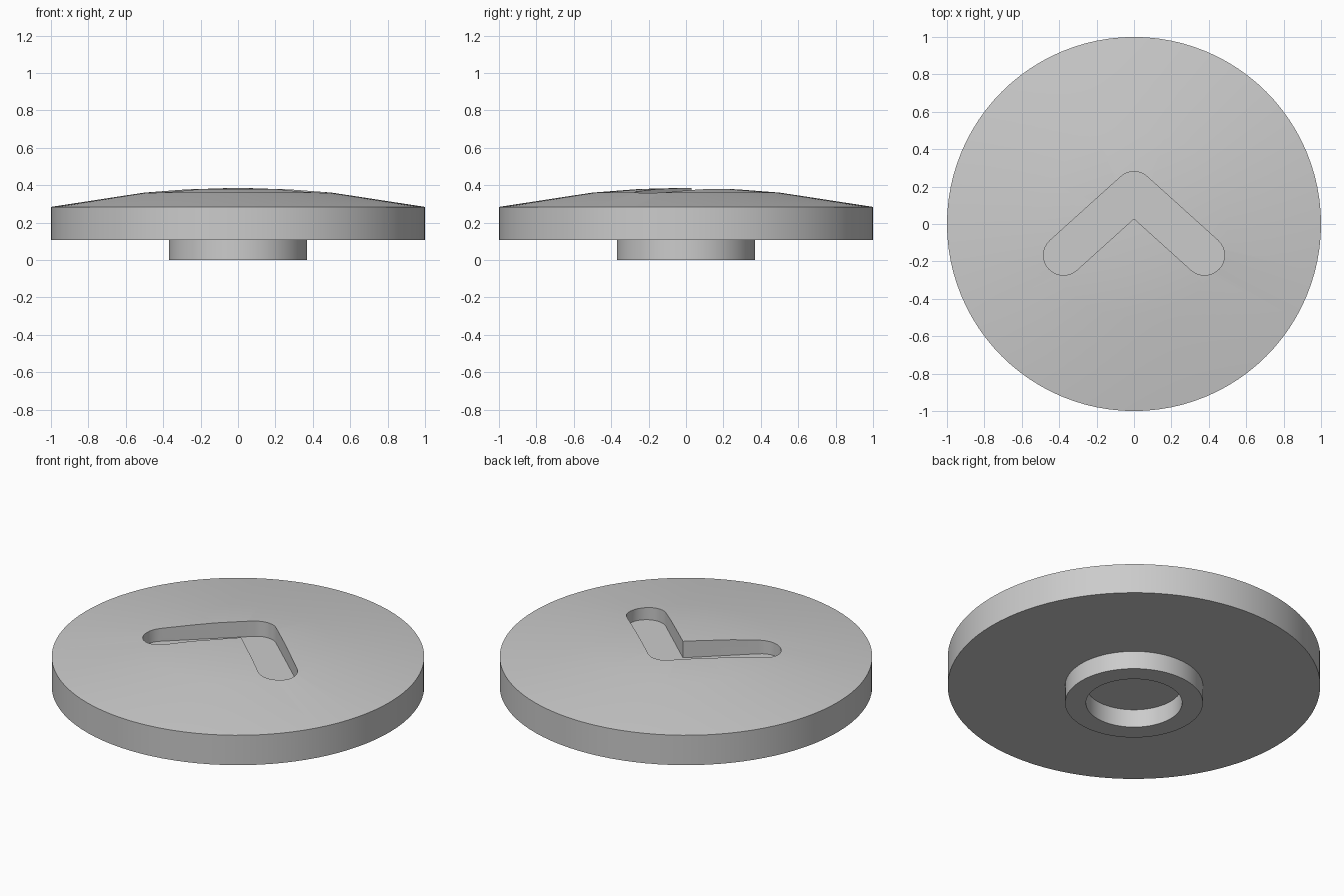
import bpy
import bmesh
from math import radians, pi, cos, sin, atan2, hypot

cube = bpy.data.objects.get("Cube")
if cube:
    bpy.data.objects.remove(cube)

grey = bpy.data.materials.new("plain grey")
grey.use_nodes = True
GREY = (0.6, 0.6, 0.6, 1)
grey.diffuse_color = GREY
grey.node_tree.nodes["Principled BSDF"].inputs["Base Color"].default_value = GREY


def add_object(name, bm):
    bmesh.ops.remove_doubles(bm, verts=bm.verts, dist=1e-5)
    bmesh.ops.recalc_face_normals(bm, faces=bm.faces)
    mesh = bpy.data.meshes.new(name)
    bm.to_mesh(mesh)
    bm.free()
    mesh.materials.append(grey)
    obj = bpy.data.objects.new(name, mesh)
    bpy.context.collection.objects.link(obj)
    return obj


def lathe(name, profile, closed=False, steps=96):
    """Spin a radius/height profile round the z axis."""
    bm = bmesh.new()
    verts = [bm.verts.new((r, 0, z)) for r, z in profile]
    edges = [bm.edges.new(pair) for pair in zip(verts, verts[1:])]
    if closed:
        edges.append(bm.edges.new((verts[-1], verts[0])))
    bmesh.ops.spin(bm, geom=verts + edges, cent=(0, 0, 0), axis=(0, 0, 1),
                   angle=2 * pi, steps=steps, use_duplicate=False)
    return add_object(name, bm)


def shade(obj):
    bpy.ops.object.select_all(action="DESELECT")
    obj.select_set(True)
    bpy.context.view_layer.objects.active = obj
    bpy.ops.object.shade_smooth_by_angle(angle=radians(30))


# Domed cap with a straight rim
BASE, RIM, RISE = 0.107, 0.284, 0.102
dome = [(r, RIM + RISE * (1 - r * r)) for r in (1, 0.5, 0.25, 0)]
cap = lathe("domed_cap", [(0, BASE), (1, BASE)] + dome)

# Hollow mounting ring under the cap
ring = lathe("mounting_ring", [(0.258, 0), (0.37, 0), (0.37, BASE), (0.258, BASE)],
             closed=True)

# Chevron slot outline: round ends, round outer apex, sharp inner corner
RAD, TIP_X, TIP_Y, APEX_Y = 0.107, 0.377, -0.167, 0.173
slope = atan2(APEX_Y - TIP_Y, TIP_X)
normal = pi / 2 - slope


def arc(cx, cy, start, end, n):
    return [(cx + RAD * cos(start + (end - start) * i / n),
             cy + RAD * sin(start + (end - start) * i / n)) for i in range(n + 1)]


right_half = arc(0, APEX_Y, pi / 2, normal, 6) + arc(TIP_X, TIP_Y, normal, normal - pi, 16)
inner_corner = (0, APEX_Y - RAD / cos(slope))
left_half = [(-x, y) for x, y in reversed(right_half[1:])]
outline = right_half + [inner_corner] + left_half

bm = bmesh.new()
face = bm.faces.new([bm.verts.new((x, y, RIM + 0.004)) for x, y in outline])
grown = bmesh.ops.extrude_face_region(bm, geom=[face])["geom"]
bmesh.ops.translate(bm, vec=(0, 0, 0.3),
                    verts=[g for g in grown if isinstance(g, bmesh.types.BMVert)])
cutter = add_object("chevron_cutter", bm)
cutter.hide_render = True

# Cut the slot into the cap
cut = cap.modifiers.new("chevron_slot", "BOOLEAN")
cut.operation = "DIFFERENCE"
cut.solver = "EXACT"
cut.object = cutter
bpy.ops.object.select_all(action="DESELECT")
bpy.context.view_layer.objects.active = cap
cap.select_set(True)
bpy.ops.object.modifier_apply(modifier=cut.name)
bpy.data.objects.remove(cutter)

for part in (cap, ring):
    shade(part)
